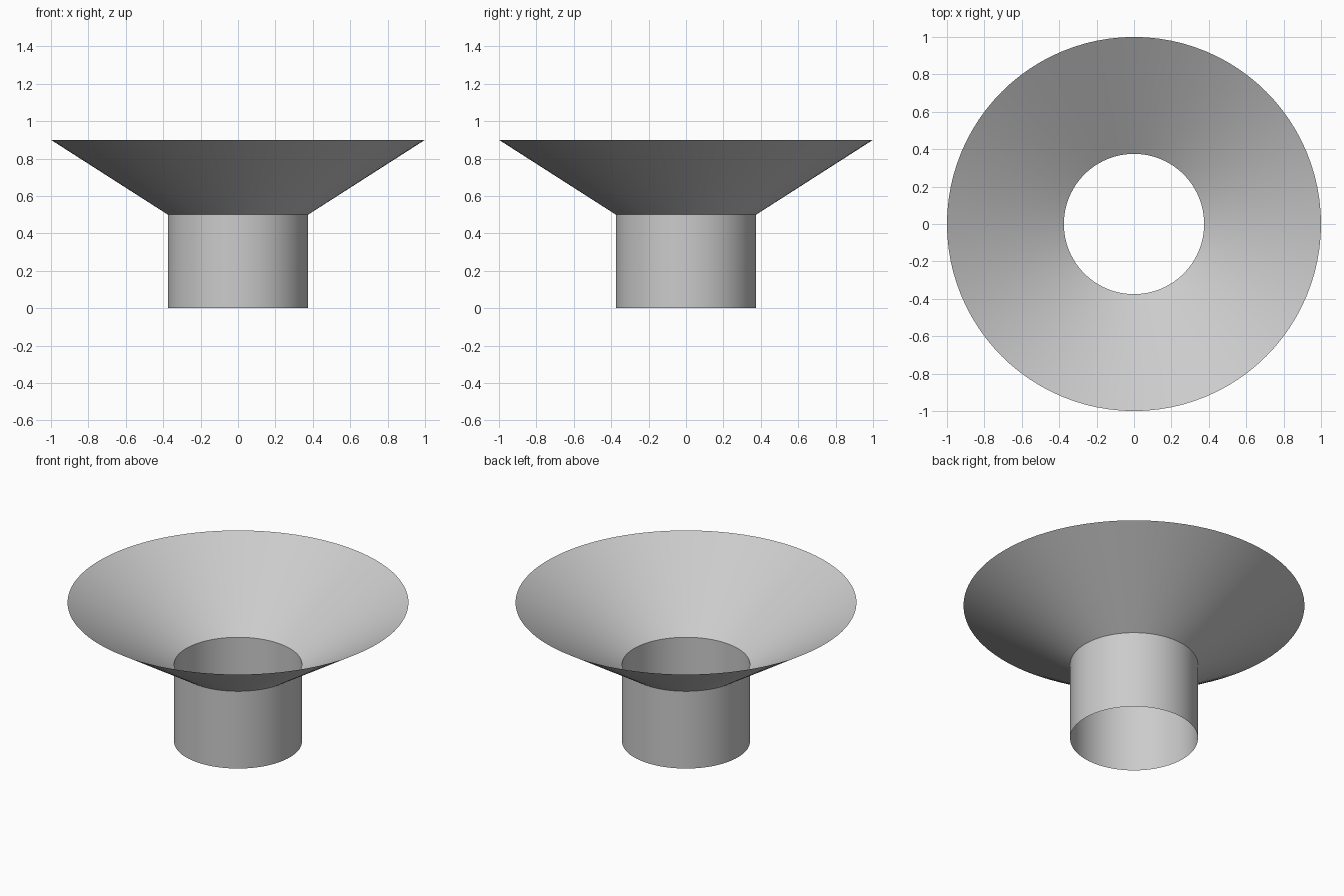
import bpy
import bmesh
import math

cube = bpy.data.objects.get("Cube")
if cube:
    bpy.data.objects.remove(cube, do_unlink=True)

SIDES = 96

grey = bpy.data.materials.new("light grey")
grey.use_nodes = True
colour = (0.6, 0.6, 0.6, 1)
grey.diffuse_color = colour
grey.node_tree.nodes["Principled BSDF"].inputs["Base Color"].default_value = colour


def open_ring(name, bottom, top):
    """Open thin shell between two circles, each given as (radius, height)."""
    bm = bmesh.new()
    loops = []
    for radius, height in (bottom, top):
        angles = [2 * math.pi * i / SIDES for i in range(SIDES)]
        loops.append([bm.verts.new((radius * math.cos(a), radius * math.sin(a), height))
                      for a in angles])
    low, high = loops
    for i in range(SIDES):
        j = (i + 1) % SIDES
        face = bm.faces.new((low[i], low[j], high[j], high[i]))
        face.smooth = True
    mesh = bpy.data.meshes.new(name)
    bm.to_mesh(mesh)
    bm.free()
    mesh.materials.append(grey)
    obj = bpy.data.objects.new(name, mesh)
    bpy.context.collection.objects.link(obj)
    return obj


# Straight tube, open at both ends
open_ring("tube", (0.375, 0), (0.375, 0.5))

# Flared cone rising from the tube's rim
open_ring("flared_cone", (0.375, 0.5), (1, 0.9))
